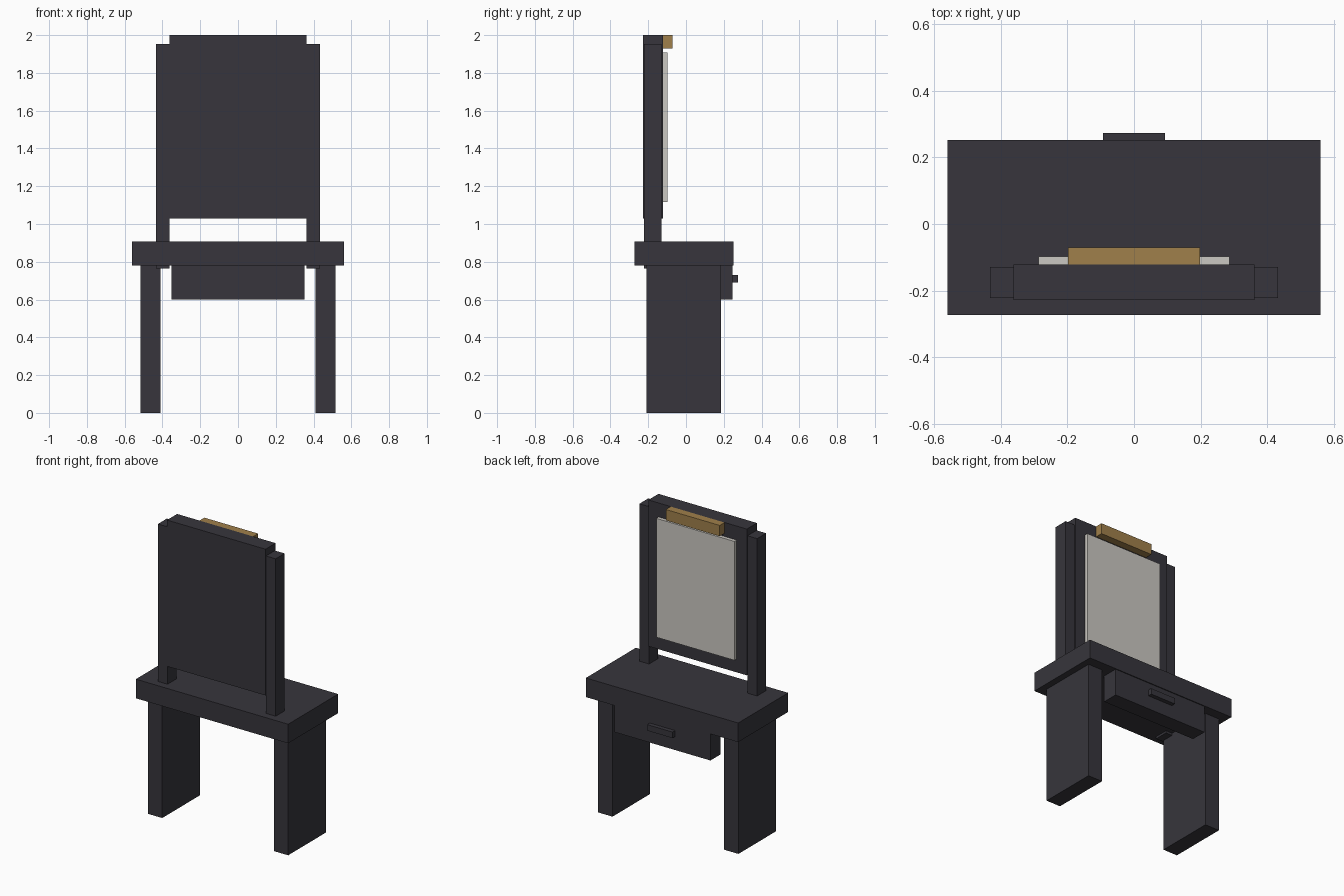
import bpy

if "Cube" in bpy.data.objects:
    bpy.data.objects.remove(bpy.data.objects["Cube"])


def material(name, color):
    m = bpy.data.materials.new(name)
    m.diffuse_color = (*color, 1)
    m.use_nodes = True
    m.node_tree.nodes["Principled BSDF"].inputs["Base Color"].default_value = m.diffuse_color
    return m


dark = material("charcoal", (0.038, 0.036, 0.045))
pale = material("pale grey", (0.60, 0.58, 0.54))
gold = material("golden brown", (0.35, 0.215, 0.07))


def box(name, mat, x, y, z):
    """Box spanning the (min, max) ranges x, y and z."""
    bpy.ops.mesh.primitive_cube_add(size=1)
    ob = bpy.context.object
    ob.name = name
    ranges = (x, y, z)
    for v in ob.data.vertices:
        v.co = [lo + (c + 0.5) * (hi - lo) for c, (lo, hi) in zip(v.co, ranges)]
    ob.data.materials.append(mat)
    return ob


# Table: top and two slab legs
box("table_top", dark, (-0.56, 0.56), (-0.273, 0.252), (0.78, 0.907))
for side, s in (("left", -1), ("right", 1)):
    xs = sorted((s * 0.41, s * 0.516))
    box(side + "_leg", dark, xs, (-0.21, 0.186), (0, 0.78))
    # Uprights pass through the top and hold the mirror board
    xs = sorted((s * 0.362, s * 0.433))
    box(side + "_upright", dark, xs, (-0.223, -0.129), (0.765, 1.953))

# Drawer with its handle
box("drawer", dark, (-0.352, 0.352), (0.138, 0.246), (0.6, 0.78))
box("drawer_handle", dark, (-0.093, 0.093), (0.246, 0.274), (0.69, 0.73))

# Mirror board, mirror panel and lamp bar
box("mirror_board", dark, (-0.362, 0.362), (-0.228, -0.122), (1.028, 2.0))
box("mirror_panel", pale, (-0.287, 0.287), (-0.122, -0.098), (1.117, 1.907))
box("lamp_bar", gold, (-0.198, 0.198), (-0.122, -0.071), (1.928, 2.0))
